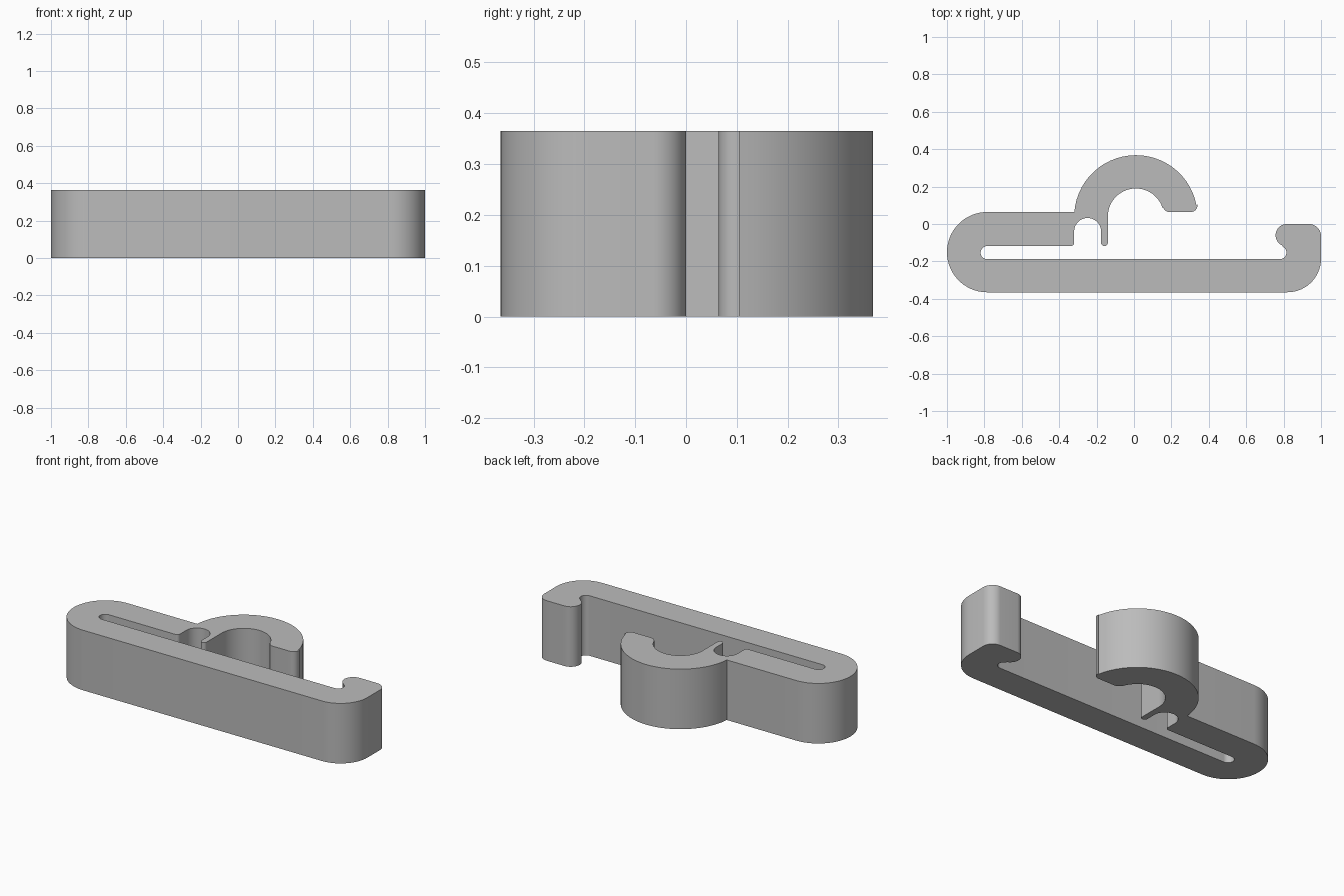
import bpy
import bmesh
from math import radians, cos, sin

HEIGHT = 0.365

cube = bpy.data.objects.get("Cube")
if cube:
    bpy.data.objects.remove(cube, do_unlink=True)


def arc(x, y, r, start, end):
    """Points along an arc, angles in degrees."""
    n = max(6, int(abs(end - start) / 6))
    angles = [radians(start + (end - start) * i / n) for i in range(n + 1)]
    return [(x + r * cos(a), y + r * sin(a)) for a in angles]


# Outline of the clip, counter-clockwise; straight runs join the arcs
outline = []
# closed hook at the right end of the bar
outline += arc(0.82, -0.185, 0.18, -90, 0)
outline += arc(0.935, -0.065, 0.065, 0, 90)
outline += arc(0.817, -0.06, 0.06, 90, 248)
# narrow slot between bar and arm
outline += arc(0.78, -0.153, 0.035, 68, -90)
outline += arc(-0.785, -0.153, 0.035, -90, -270)
# notch and thin prong
outline += arc(-0.338, -0.1, 0.018, -90, 0)
outline += arc(-0.248, -0.04, 0.072, 180, 0)
outline += arc(-0.158, -0.1, 0.018, -180, 0)
# open round hook: inner curve, rounded tip, outer curve
outline += arc(0.01, 0.04, 0.15, 180, 18)
outline += arc(0.19, 0.1, 0.036, 200, 270)
outline += arc(0.304, 0.099, 0.035, -90, 10)
outline += arc(0.01, 0.038, 0.33, 11, 175.5)
# rounded left end
outline += arc(-0.7855, -0.1505, 0.2145, 90, 270)

# Extrude the outline upward
bm = bmesh.new()
base = bm.faces.new([bm.verts.new((x, y, 0)) for x, y in outline])
result = bmesh.ops.extrude_face_region(bm, geom=[base], use_keep_orig=True)
top = [v for v in result["geom"] if isinstance(v, bmesh.types.BMVert)]
bmesh.ops.translate(bm, verts=top, vec=(0, 0, HEIGHT))
bmesh.ops.recalc_face_normals(bm, faces=bm.faces)
mesh = bpy.data.meshes.new("hook_clip")
bm.to_mesh(mesh)
bm.free()
clip = bpy.data.objects.new("hook_clip", mesh)
bpy.context.collection.objects.link(clip)

# Plain grey plastic
grey = bpy.data.materials.new("light_grey")
grey.use_nodes = True
colour = (0.5, 0.5, 0.5, 1)
grey.diffuse_color = colour
grey.node_tree.nodes["Principled BSDF"].inputs["Base Color"].default_value = colour
mesh.materials.append(grey)

# Smooth curved walls, crisp rims
bpy.ops.object.select_all(action="DESELECT")
clip.select_set(True)
bpy.context.view_layer.objects.active = clip
bpy.ops.object.shade_smooth_by_angle(angle=radians(30))
